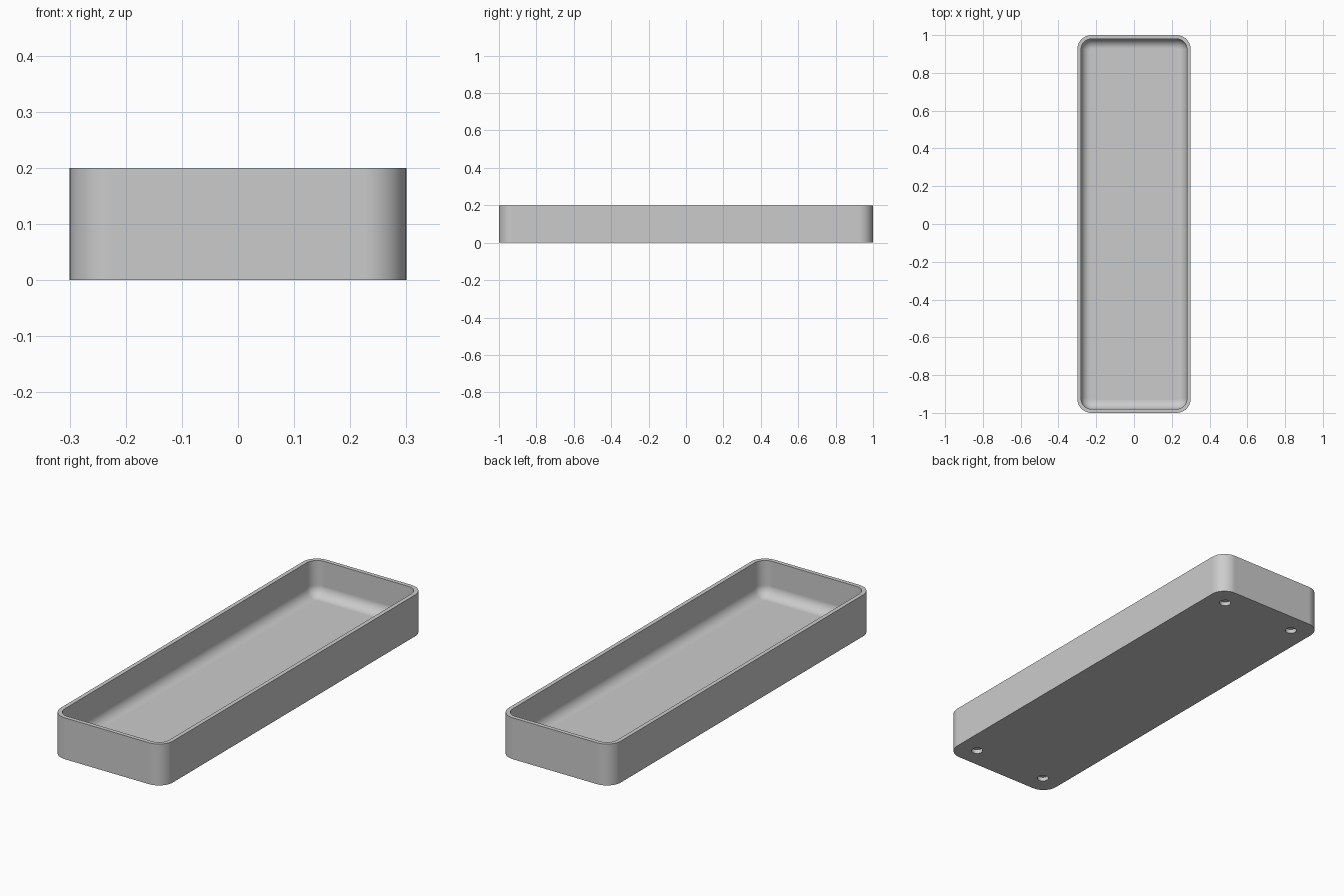
import bpy
import bmesh
from math import sin, cos, pi

HALF_X, HALF_Y, HEIGHT = 0.3, 1.0, 0.2
CORNER, WALL, FLOOR, FILLET = 0.075, 0.02, 0.03, 0.05
STEPS = 12
HOLE_X, HOLE_Y, HOLE_R, HOLE_DEPTH = 0.2, 0.9, 0.026, 0.02

if "Cube" in bpy.data.objects:
    bpy.data.objects.remove(bpy.data.objects["Cube"])

grey = bpy.data.materials.new("plain grey")
grey.use_nodes = True
grey.diffuse_color = (0.6, 0.6, 0.6, 1)
grey.node_tree.nodes["Principled BSDF"].inputs["Base Color"].default_value = grey.diffuse_color


def new_object(name, bm):
    mesh = bpy.data.meshes.new(name)
    bmesh.ops.recalc_face_normals(bm, faces=bm.faces)
    bm.to_mesh(mesh)
    bm.free()
    mesh.materials.append(grey)
    obj = bpy.data.objects.new(name, mesh)
    bpy.context.collection.objects.link(obj)
    return obj


def rounded_ring(bm, inset, z):
    """Rounded rectangle of vertices, moved inward from the outer wall."""
    r = CORNER - inset
    cx, cy = HALF_X - CORNER, HALF_Y - CORNER
    ring = []
    for quarter, (sx, sy) in enumerate([(1, 1), (-1, 1), (-1, -1), (1, -1)]):
        for i in range(STEPS + 1):
            a = (quarter + i / STEPS) * pi / 2
            ring.append(bm.verts.new((sx * cx + r * cos(a), sy * cy + r * sin(a), z)))
    return ring


# Tray: outer wall, rim, inner wall and the fillet down to the floor
sections = [(0, 0), (0, HEIGHT), (WALL, HEIGHT)]
for i in range(STEPS + 1):
    a = i / STEPS * pi / 2
    sections.append((WALL + FILLET * (1 - cos(a)), FLOOR + FILLET * (1 - sin(a))))
bm = bmesh.new()
rings = [rounded_ring(bm, inset, z) for inset, z in sections]
for low, high in zip(rings, rings[1:]):
    for i in range(len(low)):
        j = (i + 1) % len(low)
        bm.faces.new((low[i], low[j], high[j], high[i]))
bm.faces.new(rings[0])
bm.faces.new(rings[-1])
tray = new_object("tray", bm)

# Four blind holes in the underside
bm = bmesh.new()
for sx in (-1, 1):
    for sy in (-1, 1):
        made = bmesh.ops.create_cone(bm, cap_ends=True, segments=32, radius1=HOLE_R,
                                     radius2=HOLE_R, depth=2 * HOLE_DEPTH)
        bmesh.ops.translate(bm, verts=made["verts"], vec=(sx * HOLE_X, sy * HOLE_Y, 0))
cutter = new_object("hole_cutter", bm)
cutter.hide_render = True

bpy.ops.object.select_all(action="DESELECT")
tray.select_set(True)
bpy.context.view_layer.objects.active = tray
cut = tray.modifiers.new("holes", "BOOLEAN")
cut.operation = "DIFFERENCE"
cut.solver = "EXACT"
cut.object = cutter
bpy.ops.object.modifier_apply(modifier=cut.name)
bpy.data.objects.remove(cutter)

# Smooth corners and fillet, crisp rim and flat walls
bpy.ops.object.shade_smooth_by_angle(angle=pi / 6)
weighted = tray.modifiers.new("flat walls", "WEIGHTED_NORMAL")
weighted.keep_sharp = True
